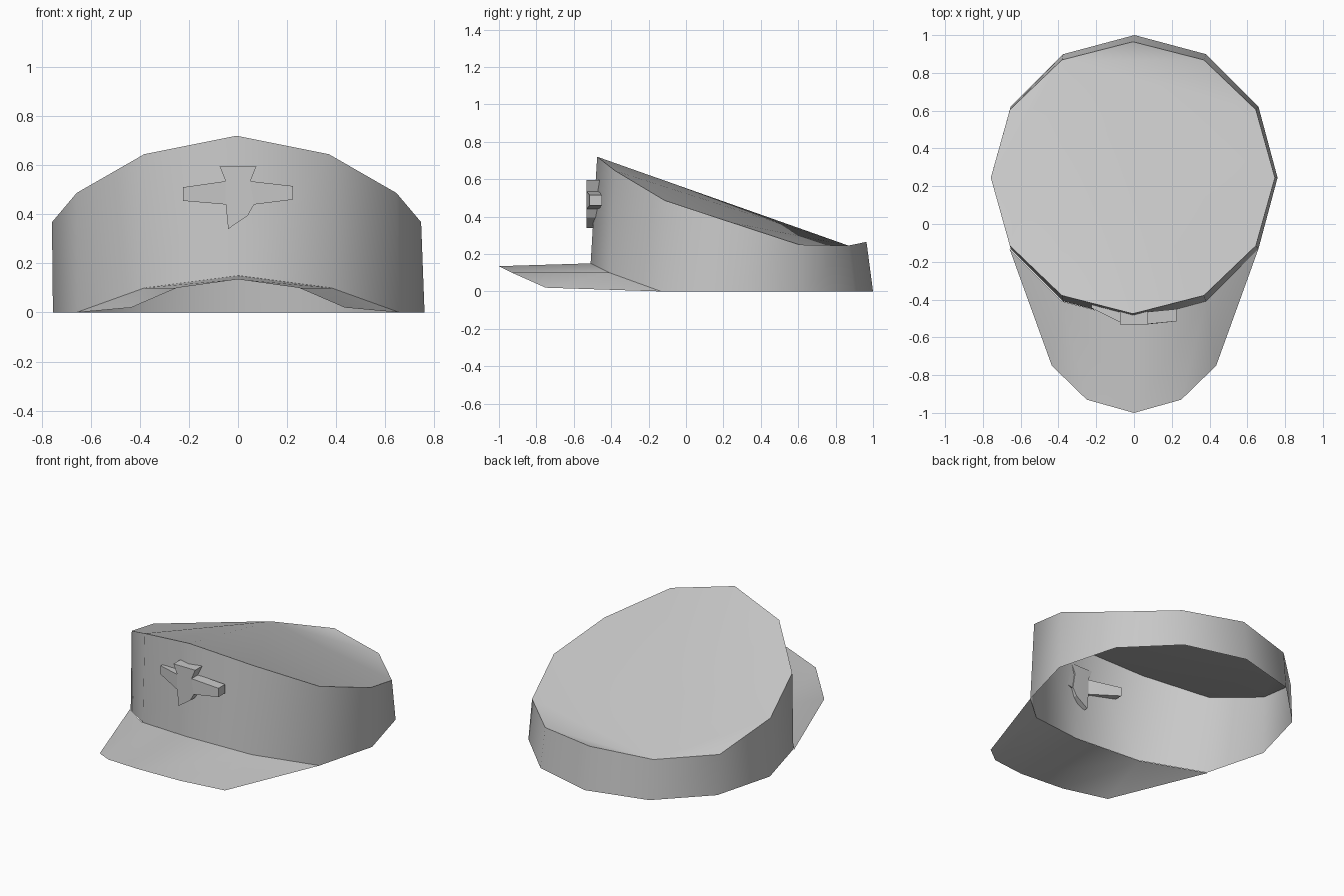
import bpy
import math

old = bpy.data.objects.get("Cube")
if old:
    bpy.data.objects.remove(old, do_unlink=True)

GREY = (0.58, 0.58, 0.58, 1)
felt = bpy.data.materials.new("plain_grey")
felt.diffuse_color = GREY
felt.use_nodes = True
felt.node_tree.nodes["Principled BSDF"].inputs["Base Color"].default_value = GREY


def add_part(name, verts, faces, smooth_angle=None):
    mesh = bpy.data.meshes.new(name)
    mesh.from_pydata(verts, [], faces)
    mesh.update()
    mesh.materials.append(felt)
    obj = bpy.data.objects.new(name, mesh)
    bpy.context.collection.objects.link(obj)
    if smooth_angle:
        bpy.ops.object.select_all(action="DESELECT")
        obj.select_set(True)
        bpy.context.view_layer.objects.active = obj
        bpy.ops.object.shade_smooth_by_angle(angle=math.radians(smooth_angle))
    return obj


# Cap body: twelve-sided band, index 0 at the front, rising towards the front
SIDES = 12
CENTRE_Y = 0.245
rim_heights = [0.72, 0.645, 0.487, 0.368, 0.25, 0.245, 0.265]
arch_heights = {0: 0.15, 1: 0.1}


def ring(rx, ry, shift, heights):
    points = []
    for i in range(SIDES):
        a = math.tau * i / SIDES
        z = heights(min(i, SIDES - i))
        points.append((shift + rx * math.sin(a), CENTRE_Y - ry * math.cos(a), z))
    return points


bottom = ring(0.757, 0.755, 0.003, lambda k: arch_heights.get(k, 0))
top = ring(0.752, 0.72, -0.006, lambda k: rim_heights[k])
band = [(i, (i + 1) % SIDES, (i + 1) % SIDES + SIDES, i + SIDES)
        for i in range(SIDES)]
add_part("cap_band", bottom + top, band, 45)

# Flat crown, fanned out from one corner at the back
apex = 7
crown = [(apex, (apex + k) % SIDES, (apex + k + 1) % SIDES)
         for k in range(1, SIDES - 1)]
add_part("cap_crown", top, crown, 45)

# Brim: one half, mirrored
inner = [bottom[2], bottom[1], (0, bottom[0][1], bottom[0][2])]
outer = [(0.435, -0.75, 0.02), (0.25, -0.93, 0.1), (0, -1, 0.135)]
brim = add_part("brim", inner + outer,
                [(0, 1, 3), (1, 4, 3), (1, 2, 5, 4)], 60)
brim.modifiers.new("Mirror", "MIRROR").use_clip = True


# Badge: upright body with two swept arms, set through the band
def add_plate(name, outline, depth):
    n = len(outline)
    front = list(outline)
    back = [(x, y + depth, z) for x, y, z in outline]
    faces = [tuple(range(n)), tuple(reversed(range(n, 2 * n)))]
    faces += [((i + 1) % n, i, i + n, (i + 1) % n + n) for i in range(n)]
    return add_part(name, front + back, faces)


FACE_Y = -0.532
body = [(-0.075, 0.595), (-0.05, 0.535), (-0.05, 0.44), (-0.04, 0.34),
        (0.04, 0.395), (0.065, 0.44), (0.05, 0.535), (0.075, 0.595)]
add_plate("badge_body", [(x, FACE_Y, z) for x, z in body], 0.07)
add_plate("badge_left_arm", [(0.05, FACE_Y, 0.535), (0.065, FACE_Y, 0.44),
                             (0.225, -0.515, 0.46), (0.225, -0.515, 0.515)], 0.065)
add_plate("badge_right_arm", [(-0.225, -0.445, 0.51), (-0.225, -0.445, 0.455),
                              (-0.05, FACE_Y, 0.44), (-0.05, FACE_Y, 0.535)], 0.065)
